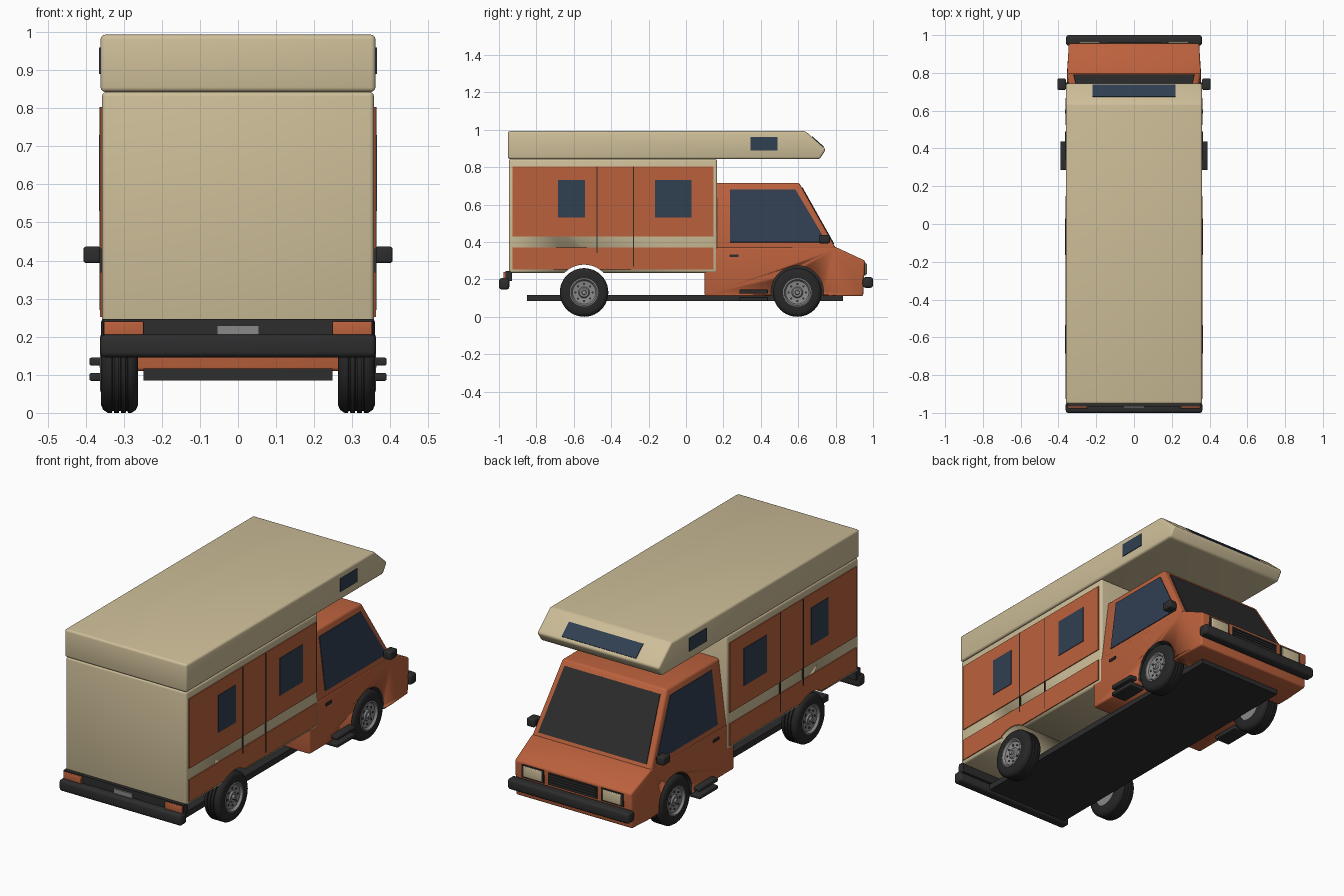
import bpy, bmesh, math
from mathutils import Vector

cube = bpy.data.objects.get("Cube")
if cube:
    bpy.data.objects.remove(cube, do_unlink=True)


def material(name, r, g, b):
    m = bpy.data.materials.new(name)
    m.use_nodes = True
    m.diffuse_color = (r, g, b, 1)
    m.node_tree.nodes["Principled BSDF"].inputs["Base Color"].default_value = (r, g, b, 1)
    return m


CREAM = material("cream paint", 0.62, 0.52, 0.32)
ORANGE = material("burnt orange paint", 0.50, 0.12, 0.046)
GLASS = material("blue tinted glass", 0.03, 0.05, 0.082)
TRIM = material("black trim", 0.026, 0.026, 0.026)
TYRE = material("tyre rubber", 0.02, 0.02, 0.02)
METAL = material("wheel grey", 0.25, 0.25, 0.25)


def apply(ob, kind, **settings):
    mod = ob.modifiers.new(kind.title(), kind)
    for key, value in settings.items():
        setattr(mod, key, value)
    bpy.context.view_layer.objects.active = ob
    bpy.ops.object.modifier_apply(modifier=mod.name)


def finish(name, bm, mat, bevel=0, mirror=False, smooth=True):
    bmesh.ops.recalc_face_normals(bm, faces=bm.faces)
    mesh = bpy.data.meshes.new(name)
    bm.to_mesh(mesh)
    bm.free()
    ob = bpy.data.objects.new(name, mesh)
    bpy.context.collection.objects.link(ob)
    mesh.materials.append(mat)
    bpy.ops.object.select_all(action="DESELECT")
    ob.select_set(True)
    bpy.context.view_layer.objects.active = ob
    if bevel:
        apply(ob, "BEVEL", width=bevel, segments=3, limit_method="ANGLE")
    if mirror:
        apply(ob, "MIRROR", use_mirror_merge=False)
    if smooth:
        bpy.ops.object.shade_smooth_by_angle(angle=math.radians(35))
    return ob


def box(name, x, y, z, mat, bevel=0, mirror=False):
    bm = bmesh.new()
    bmesh.ops.create_cube(bm, size=1)
    for v in bm.verts:
        v.co = [(a + b) / 2 + c * (b - a) for (a, b), c in zip((x, y, z), v.co)]
    return finish(name, bm, mat, bevel, mirror)


def prism(name, profile, half, mat, bevel=0):
    """Side profile (y, z) spanning the width given by half(y, z)."""
    bm = bmesh.new()
    sides = [[bm.verts.new((s * half(y, z), y, z)) for y, z in profile] for s in (-1, 1)]
    for ring in sides:
        bm.faces.new(ring)
    for i in range(len(profile)):
        j = (i + 1) % len(profile)
        bm.faces.new((sides[0][i], sides[0][j], sides[1][j], sides[1][i]))
    return finish(name, bm, mat, bevel)


def plate(name, points, mat, mirror=False, thick=0.004):
    """Thin slab centred on a flat outline."""
    pts = [Vector(p) for p in points]
    n = (pts[1] - pts[0]).cross(pts[2] - pts[0]).normalized() * thick
    bm = bmesh.new()
    rings = [[bm.verts.new(p + n * s) for p in pts] for s in (-1, 1)]
    for ring in rings:
        bm.faces.new(ring)
    for i in range(len(pts)):
        j = (i + 1) % len(pts)
        bm.faces.new((rings[0][i], rings[0][j], rings[1][j], rings[1][i]))
    return finish(name, bm, mat, 0, mirror, False)


def lathe(name, profile, y, z, mat, mirror=False, steps=40):
    """Closed (x, radius) profile spun about a sideways axle."""
    bm = bmesh.new()
    rings = []
    for k in range(steps):
        a = math.tau * k / steps
        rings.append([bm.verts.new((x, y + r * math.cos(a), z + r * math.sin(a))) for x, r in profile])
    for k in range(steps):
        p, q = rings[k], rings[(k + 1) % steps]
        for i in range(len(profile)):
            j = (i + 1) % len(profile)
            bm.faces.new((p[i], p[j], q[j], q[i]))
    bmesh.ops.remove_doubles(bm, verts=bm.verts, dist=0.00001)
    return finish(name, bm, mat, 0, mirror)


def cut(targets, cutter):
    for ob in targets:
        apply(ob, "BOOLEAN", operation="DIFFERENCE", object=cutter, solver="EXACT", material_mode="TRANSFER")
    bpy.data.objects.remove(cutter, do_unlink=True)


REAR, FRONT, AXLE = -0.545, 0.595, 0.133

# Living compartment and overcab roof
body = prism("living_body", [(-0.947, 0.235), (0.167, 0.235), (0.167, 0.843), (-0.947, 0.843)],
             lambda y, z: 0.357, CREAM, 0.012)
prism("overcab_roof", [(-0.952, 0.843), (0.715, 0.843), (0.748, 0.895), (0.638, 0.993), (-0.952, 0.993)],
      lambda y, z: 0.361, CREAM, 0.012)

# Orange side panels, door seams and side windows
lower = box("lower_side_panel", (0.35, 0.362), (-0.927, 0.147), (0.252, 0.37), ORANGE, 0, True)
box("upper_side_panel", (0.35, 0.362), (-0.927, 0.147), (0.43, 0.803), ORANGE, 0, True)
for seam, y, z in (("rear", -0.475, 0.34), ("front", -0.28, 0.27)):
    box(seam + "_door_seam", (0.356, 0.3635), (y - 0.003, y + 0.003), (z, 0.803), TRIM, 0, True)
for where, y, z in (("rear", (-0.685, -0.54), (0.53, 0.73)), ("middle", (-0.165, 0.03), (0.53, 0.73)),
                    ("overcab", (0.345, 0.49), (0.89, 0.96))):
    box(where + "_side_window", (0.357, 0.365), y, z, GLASS, 0, True)


# Sloped window above the cab
def roof_slope(y):
    return 0.993 - (y - 0.638) * 0.098 / 0.11


plate("overcab_front_window", [(x, y, roof_slope(y)) for x, y in
      ((-0.22, 0.735), (0.22, 0.735), (0.22, 0.673), (-0.22, 0.673))], GLASS)


# Cab: lower shell with bonnet, tapered upper shell
def lower_half(y, z):
    return 0.345 if y > 0.9 else 0.355


def upper_half(y, z):
    return 0.353 - (z - 0.37) * 0.125


cab = prism("cab_lower", [(0.10, 0.11), (0.80, 0.11), (0.947, 0.11), (0.957, 0.30), (0.80, 0.373),
                          (0.10, 0.373)], lower_half, ORANGE, 0.01)
prism("cab_upper", [(0.155, 0.36), (0.805, 0.36), (0.605, 0.716), (0.155, 0.716)], upper_half, ORANGE, 0.012)

# Wheel arches
cut([body, lower], lathe("rear_arch_cutter", [(-0.5, 0), (-0.5, 0.146), (0.5, 0.146), (0.5, 0)],
                         REAR, AXLE, CREAM))
for s in (-1, 1):
    cut([cab], lathe("front_arch_cutter", [(s * 0.24, 0), (s * 0.24, 0.14), (s * 0.5, 0.14), (s * 0.5, 0)],
                     FRONT, AXLE, TRIM))


# Cab glazing
def screen(x, z):
    return (x, 0.805 - (z - 0.36) * 0.2 / 0.356, z)


plate("windscreen", [screen(-0.32, 0.388), screen(0.32, 0.388), screen(0.283, 0.69), screen(-0.283, 0.69)], TRIM)
plate("cab_side_window", [(upper_half(y, z), y, z) for y, z in
      ((0.235, 0.398), (0.752, 0.398), (0.585, 0.68), (0.235, 0.68))], GLASS, True)
box("door_handle", (0.35, 0.36), (0.232, 0.28), (0.32, 0.334), TRIM, 0, True)
box("mirror", (0.36, 0.406), (0.71, 0.77), (0.393, 0.437), TRIM, 0.008, True)
box("mirror_arm", (0.33, 0.37), (0.73, 0.75), (0.405, 0.42), TRIM, 0, True)

# Nose: grille, headlights, bumper
box("grille", (-0.145, 0.145), (0.94, 0.96), (0.222, 0.286), TRIM)
for i in range(4):
    z = 0.232 + i * 0.014
    box("grille_slat", (-0.14, 0.14), (0.95, 0.964), (z, z + 0.006), TRIM)
box("headlight_surround", (0.17, 0.3), (0.94, 0.96), (0.22, 0.29), TRIM, 0, True)
box("headlight", (0.18, 0.29), (0.945, 0.967), (0.227, 0.284), CREAM, 0.004, True)
box("front_bumper", (-0.36, 0.36), (0.945, 1.0), (0.155, 0.212), TRIM, 0.014)

# Tail: bumper, light bar, lamps, plate
box("rear_bumper", (-0.362, 0.362), (-1.0, -0.945), (0.146, 0.206), TRIM, 0.014)
box("rear_light_bar", (-0.355, 0.355), (-0.966, -0.93), (0.19, 0.246), TRIM)
box("tail_light", (0.248, 0.352), (-0.976, -0.935), (0.195, 0.24), ORANGE, 0.004, True)
box("registration_plate", (-0.055, 0.055), (-0.974, -0.96), (0.205, 0.23), METAL)

# Chassis and entry steps
box("chassis", (-0.248, 0.248), (-0.85, 0.84), (0.085, 0.117), TRIM)
for z in (0.084, 0.124):
    box("entry_step", (0.3, 0.39), (0.285, 0.438), (z, z + 0.021), TRIM, 0.005, True)

# Wheels: grooved tyre, dished rim, hub
tyre = [(0.262, 0.075), (0.262, 0.108), (0.268, 0.122), (0.28, 0.13)]
for x in (0.292, 0.31, 0.328):
    tyre += [(x - 0.003, 0.13), (x - 0.002, 0.125), (x + 0.002, 0.125), (x + 0.003, 0.13)]
tyre += [(0.342, 0.13), (0.354, 0.122), (0.36, 0.108), (0.358, 0.075)]
rim = [(0.266, 0), (0.266, 0.076), (0.36, 0.076), (0.362, 0.07), (0.35, 0.062), (0.346, 0.03),
       (0.354, 0.024), (0.354, 0)]
for where, y in (("rear", REAR), ("front", FRONT)):
    lathe(where + "_tyre", tyre, y, AXLE - 0.003, TYRE, True)
    lathe(where + "_rim", rim, y, AXLE - 0.003, METAL, True)
    lathe(where + "_hub", [(0.35, 0), (0.35, 0.014), (0.364, 0.011), (0.364, 0)], y, AXLE - 0.003, METAL, True, 16)
    for k in range(8):
        a = math.tau * k / 8
        lathe(where + "_rim_hole", [(0.34, 0), (0.34, 0.006), (0.3505, 0.006), (0.3505, 0)],
              y + 0.046 * math.cos(a), AXLE - 0.003 + 0.046 * math.sin(a), TRIM, True, 10)
